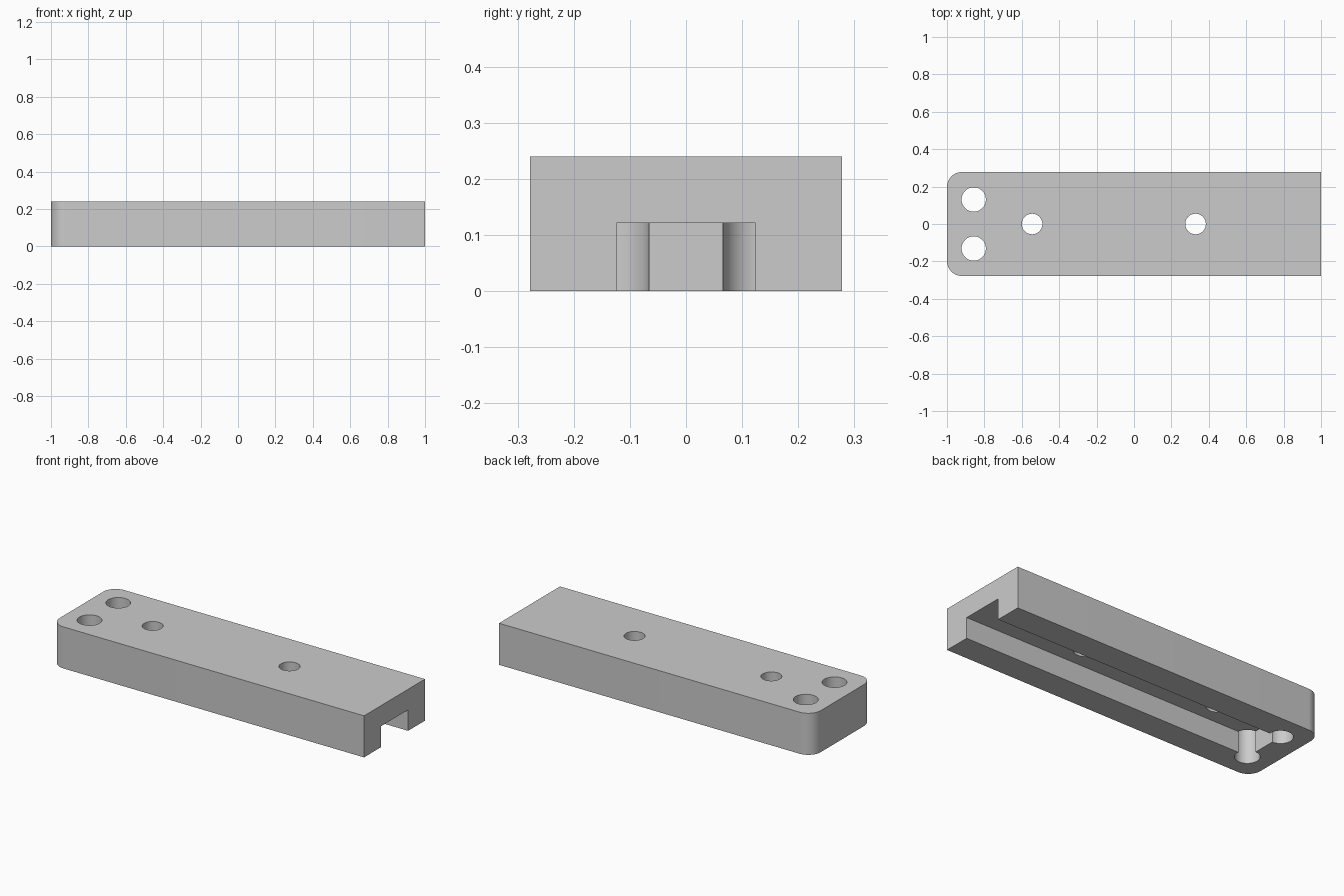
import bpy
import bmesh
import math

LENGTH, WIDTH, HEIGHT = 2.0, 0.556, 0.24
CORNER = 0.08
SLOT_END, SLOT_WIDTH, SLOT_DEPTH = -0.857, 0.248, 0.121

default = bpy.data.objects.get("Cube")
if default:
    bpy.data.objects.remove(default, do_unlink=True)

grey = bpy.data.materials.new("plain grey")
grey.use_nodes = True
colour = (0.6, 0.6, 0.6, 1)
grey.diffuse_color = colour
grey.node_tree.nodes["Principled BSDF"].inputs["Base Color"].default_value = colour


def box(name, size, centre):
    bpy.ops.mesh.primitive_cube_add(size=1, location=centre)
    obj = bpy.context.object
    obj.name = name
    obj.scale = size
    bpy.ops.object.transform_apply(location=True, rotation=False, scale=True)
    obj.data.materials.append(grey)
    return obj


def cut(target, cutter):
    """Subtract the cutter from the target, then discard it."""
    cutter.hide_render = True
    mod = target.modifiers.new("cut", "BOOLEAN")
    mod.operation = "DIFFERENCE"
    mod.solver = "EXACT"
    mod.object = cutter
    bpy.context.view_layer.objects.active = target
    bpy.ops.object.modifier_apply(modifier=mod.name)
    bpy.data.objects.remove(cutter, do_unlink=True)


def drill(target, x, y, radius):
    bpy.ops.mesh.primitive_cylinder_add(
        vertices=64, radius=radius, depth=HEIGHT * 2, location=(x, y, HEIGHT / 2))
    cutter = bpy.context.object
    cutter.data.materials.append(grey)
    cut(target, cutter)


# Block with the two upright corners rounded at one end
block = box("mounting_block", (LENGTH, WIDTH, HEIGHT), (0, 0, HEIGHT / 2))
bm = bmesh.new()
bm.from_mesh(block.data)
corners = [e for e in bm.edges if all(v.co.x < 0 for v in e.verts)
           and abs(e.verts[0].co.z - e.verts[1].co.z) > HEIGHT / 2]
bmesh.ops.bevel(bm, geom=corners, offset=CORNER, offset_type="OFFSET",
                segments=12, profile=0.5, affect="EDGES")
bm.to_mesh(block.data)
bm.free()

# Channel along the underside, open at the square end
slot_length = LENGTH / 2 + 0.1 - SLOT_END
cut(block, box("channel_cutter", (slot_length, SLOT_WIDTH, SLOT_DEPTH * 2),
               (SLOT_END + slot_length / 2, 0, 0)))

# Pair of large holes at the rounded end
for side in (-1, 1):
    drill(block, -0.857, side * 0.131, 0.065)

# Two small holes on the centre line
for x in (-0.545, 0.329):
    drill(block, x, 0, 0.055)

bpy.ops.object.select_all(action="DESELECT")
block.select_set(True)
bpy.context.view_layer.objects.active = block
bpy.ops.object.shade_smooth_by_angle(angle=math.radians(30))
